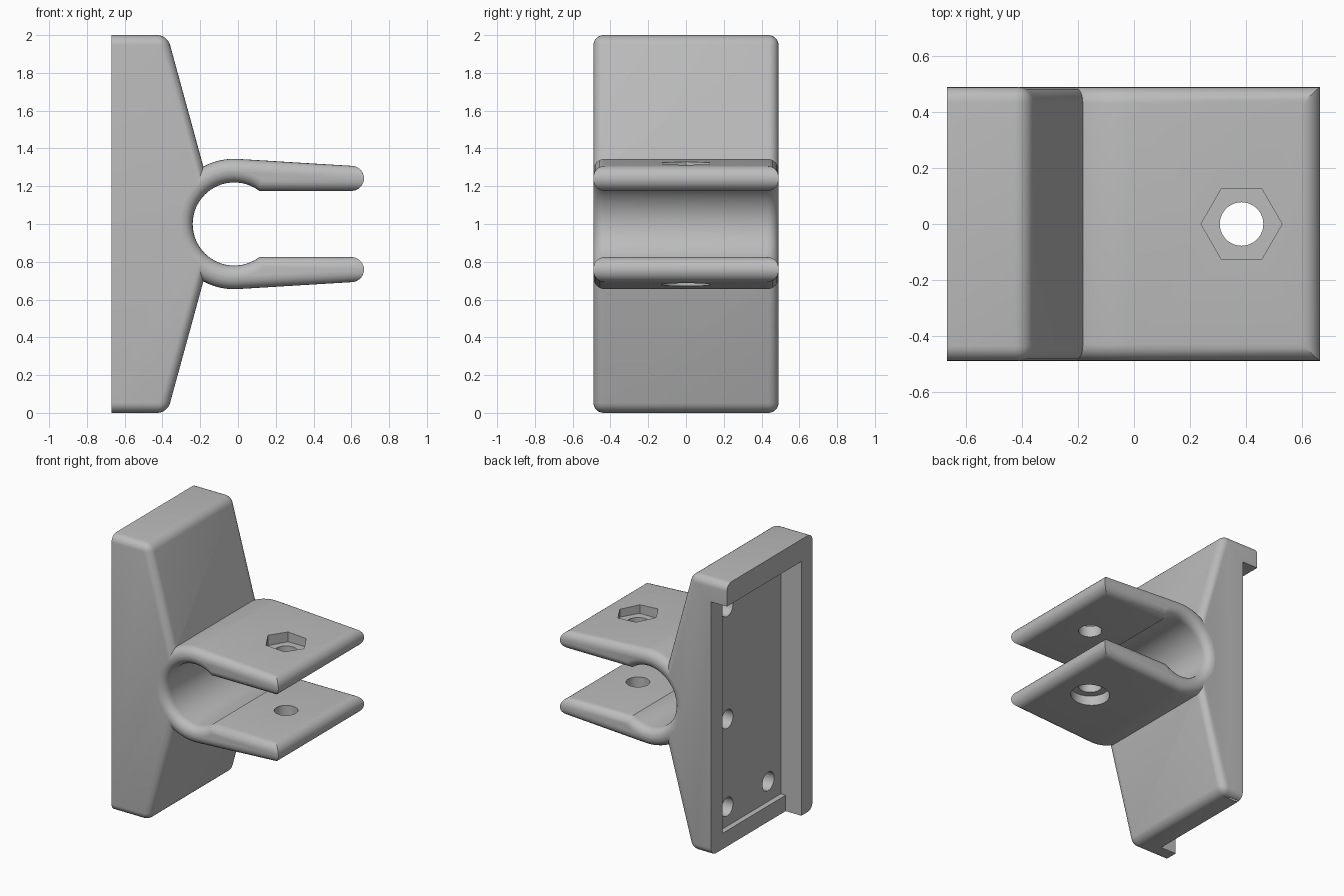
import bpy, bmesh, math
from math import sin, cos, asin, pi, radians

old = bpy.data.objects.get("Cube")
if old:
    bpy.data.objects.remove(old, do_unlink=True)

HALF_Y = 0.49      # half width of the bracket
FILLET = 0.06      # edge rounding
RING_X = -0.02     # centre of the clamp bore
BOLT_X = 0.385     # clamp bolt position

grey = bpy.data.materials.new("plain_grey")
grey.use_nodes = True
grey.diffuse_color = (0.5, 0.5, 0.5, 1)
grey.node_tree.nodes["Principled BSDF"].inputs["Base Color"].default_value = (0.5, 0.5, 0.5, 1)


def finish(bm, name):
    bmesh.ops.recalc_face_normals(bm, faces=bm.faces)
    mesh = bpy.data.meshes.new(name)
    bm.to_mesh(mesh)
    bm.free()
    mesh.materials.append(grey)
    obj = bpy.data.objects.new(name, mesh)
    bpy.context.collection.objects.link(obj)
    return obj


def loft(name, rings):
    """Skin rings of (x, z) points, each at its own y, and cap the ends."""
    bm = bmesh.new()
    loops = [[bm.verts.new((x, y, z)) for x, z in pts] for y, pts in rings]
    for a, b in zip(loops, loops[1:]):
        for i in range(len(a)):
            j = (i + 1) % len(a)
            bm.faces.new((a[i], a[j], b[j], b[i]))
    bm.faces.new(loops[0])
    bm.faces.new(loops[-1])
    return finish(bm, name)


def box(name, lo, hi):
    ring = [(lo[0], lo[2]), (hi[0], lo[2]), (hi[0], hi[2]), (lo[0], hi[2])]
    return loft(name, [(lo[1], ring), (hi[1], ring)])


def cylinder(name, centre, radius, depth, sides=40, rot=(0, 0, 0)):
    bpy.ops.mesh.primitive_cylinder_add(vertices=sides, radius=radius, depth=depth,
                                        location=centre, rotation=rot)
    obj = bpy.context.object
    obj.name = name
    obj.data.materials.append(grey)
    return obj


def boolean(target, tool, operation="DIFFERENCE"):
    tool.hide_render = True
    mod = target.modifiers.new("cut", "BOOLEAN")
    mod.operation, mod.solver, mod.object = operation, "EXACT", tool
    bpy.context.view_layer.objects.active = target
    bpy.ops.object.modifier_apply(modifier=mod.name)
    bpy.data.objects.remove(tool, do_unlink=True)


def rounded_layers(steps=6):
    """(y, inset) pairs that round off both side edges."""
    side = [(HALF_Y - FILLET + FILLET * sin(t), FILLET * (1 - cos(t)))
            for t in (pi / 2 * i / steps for i in range(steps + 1))]
    return [(-y, d) for y, d in reversed(side)] + side


def arc(cx, cz, r, a0, a1, n):
    return [(cx + r * cos(a0 + (a1 - a0) * i / n), cz + r * sin(a0 + (a1 - a0) * i / n))
            for i in range(n + 1)]


def clamp_profile(d):
    """Open clamp outline, inset by d."""
    tip, mid = 0.0665, 0.2415
    a = asin((tip - d) / tip)
    inner = 0.217 + d
    upper = arc(RING_X, 0, 0.345 - d, pi, radians(86.5), 24)
    upper += arc(0.60, mid, tip, a, -a, 12)
    upper += arc(RING_X, 0, inner, asin((0.175 + d) / inner), pi, 28)
    lower = [(x, -z) for x, z in upper[-2:0:-1]]
    return [(x, z + 1) for x, z in upper + lower]


# Tapered mounting plate, rounded everywhere except round its flat back
outline = [(-0.67, 0), (-0.374, 0), (-0.155, 0.8), (-0.155, 1.2), (-0.374, 2), (-0.67, 2)]
plate = loft("bracket_body", [(-HALF_Y, outline), (HALF_Y, outline)])
bm = bmesh.new()
bm.from_mesh(plate.data)
edges = []
for e in bm.edges:
    p, q = (v.co for v in e.verts)
    along_y = abs(p.y - q.y) > 0.1
    on_back = p.x < -0.66 and q.x < -0.66
    if not on_back and (not along_y or p.x < -0.3):
        edges.append(e)
bmesh.ops.bevel(bm, geom=edges, offset=FILLET * 0.9, segments=6, profile=0.5, affect="EDGES")
bmesh.ops.recalc_face_normals(bm, faces=bm.faces)
bm.to_mesh(plate.data)
bm.free()

# Back: slide-in step open to one side and below, then a shallow pocket
boolean(plate, box("step_cutter", (-0.9, -0.363, -0.5), (-0.544, 0.9, 1.84)))
boolean(plate, box("pocket_cutter", (-0.6, -0.363, 0.115), (-0.505, 0.36, 1.84)))

# Blind screw holes in the pocket
for y, z in ((0.25, 0.255), (0.25, 0.89), (0.25, 1.70), (-0.22, 0.26)):
    boolean(plate, cylinder("screw_hole_cutter", (-0.50, y, z), 0.067, 0.2, 28, (0, pi / 2, 0)))

# Clamp ring with two arms
clamp = loft("clamp", [(y, clamp_profile(d)) for y, d in rounded_layers()])
boolean(plate, clamp, "UNION")

# Bore with flared mouths
bore = [(y, 0.22 + d) for y, d in rounded_layers()]
bore = [(-0.6, bore[0][1])] + bore + [(0.6, bore[-1][1])]
boolean(plate, loft("bore_cutter", [(y, arc(RING_X, 1, r, 0, 2 * pi, 64)[:-1]) for y, r in bore]))

# Bolt hole, nut recess above and round counterbore below
boolean(plate, cylinder("bolt_cutter", (BOLT_X, 0, 1), 0.078, 1.5))
boolean(plate, cylinder("nut_cutter", (BOLT_X, 0, 1.355), 0.145, 0.2, 6, (0, 0, pi / 6)))
boolean(plate, cylinder("counterbore_cutter", (BOLT_X, 0, 0.645), 0.13, 0.2))

# Smooth curved areas, keep hard edges
bpy.ops.object.select_all(action="DESELECT")
plate.select_set(True)
bpy.context.view_layer.objects.active = plate
bpy.ops.object.shade_smooth_by_angle(angle=radians(30))
